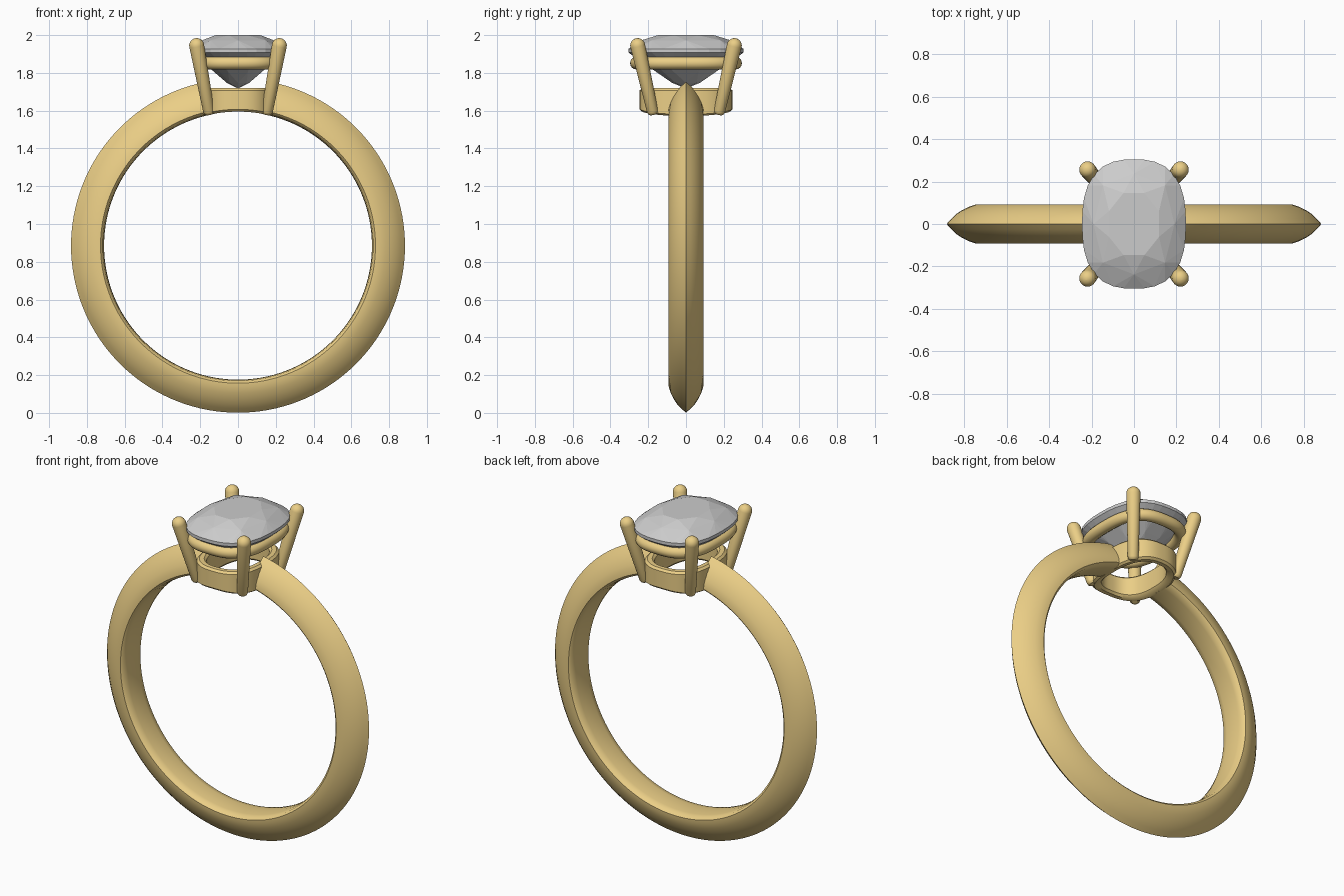
import bpy, bmesh
from math import sin, cos, asin, pi, sqrt, tau
from mathutils import Vector

if "Cube" in bpy.data.objects:
    bpy.data.objects.remove(bpy.data.objects["Cube"])

CZ, INNER = 0.885, 0.71          # finger hole centre height and radius

gold = bpy.data.materials.new("gold")
gold.diffuse_color = (0.83, 0.62, 0.24, 1)
gold.use_nodes = True
gold.node_tree.nodes["Principled BSDF"].inputs["Base Color"].default_value = gold.diffuse_color


def finish(bm, name, mat=None, smooth=40):
    bmesh.ops.recalc_face_normals(bm, faces=bm.faces)
    me = bpy.data.meshes.new(name)
    bm.to_mesh(me)
    bm.free()
    ob = bpy.data.objects.new(name, me)
    bpy.context.collection.objects.link(ob)
    if mat:
        me.materials.append(mat)
    if smooth:
        bpy.ops.object.select_all(action='DESELECT')
        ob.select_set(True)
        bpy.context.view_layer.objects.active = ob
        bpy.ops.object.shade_smooth_by_angle(angle=smooth * pi / 180)
    return ob


def skin(rows, name, closed, mat=gold):
    """Skin a list of closed section loops; join ends or cap them."""
    bm = bmesh.new()
    vs = [[bm.verts.new(p) for p in row] for row in rows]
    n = len(vs[0])
    for i in range(len(vs) if closed else len(vs) - 1):
        a, b = vs[i], vs[(i + 1) % len(vs)]
        for j in range(n):
            k = (j + 1) % n
            bm.faces.new((a[j], a[k], b[k], b[j]))
    if not closed:
        bm.faces.new(vs[0])
        bm.faces.new(vs[-1])
    return finish(bm, name, mat)


def cushion(ax, ay, a, n=2.6):
    """Point on a cushion-shaped (superellipse) outline."""
    c, s = cos(a), sin(a)
    k = (abs(c) ** n + abs(s) ** n) ** (-1 / n)
    return Vector((ax * c * k, ay * s * k, 0))


# Band: knife-edge section swept round, ends cut flat inside the head
half = [(0.711, 0.05), (0.716, 0.082), (0.728, 0.093), (0.75, 0.091), (0.78, 0.081),
        (0.81, 0.066), (0.84, 0.046), (0.862, 0.025)]
section = [(0.709, 0)] + half + [(0.884, 0)] + [(r, -y) for r, y in reversed(half)]
rows = []
for i in range(129):
    row = []
    for r, y in section:
        start = asin(0.17 / r)
        a = start + (tau - 2 * start) * i / 128
        row.append((r * sin(a), y, CZ + r * cos(a)))
    rows.append(row)
skin(rows, "band", False)

# Lower gallery: cushion wall, its underside following the finger hole
rows = []
for i in range(96):
    a = tau * i / 96
    o, m = cushion(0.19, 0.245, a), cushion(0.14, 0.195, a)
    row = []
    for t, top, dz in ((0, 0, 0.012), (0, 1, -0.012), (0.25, 1, 0), (0.75, 1, 0),
                       (1, 1, -0.012), (1, 0, 0.012), (0.75, 0, 0), (0.25, 0, 0)):
        p = o.lerp(m, t)
        p.z = (1.72 if top else CZ + sqrt(INNER ** 2 - p.x ** 2)) + dz
        row.append(p)
    rows.append(row)
skin(rows, "lower_gallery", True)

# Upper gallery: round wire under the stone
rows = []
for i in range(96):
    a = tau * i / 96
    c = cushion(0.205, 0.262, a, 2.8)
    t = cushion(0.205, 0.262, a + 0.01, 2.8) - cushion(0.205, 0.262, a - 0.01, 2.8)
    out = Vector((t.y, -t.x, 0)).normalized()
    rows.append([c + 0.034 * (out * cos(tau * j / 16) + Vector((0, 0, sin(tau * j / 16))))
                 + Vector((0, 0, 1.852)) for j in range(16)])
skin(rows, "upper_gallery", True)

# Four tapered claws with domed tips
for sx in (-1, 1):
    for sy in (-1, 1):
        base = Vector((sx * 0.153, sy * 0.175, 1.588))
        tip = Vector((sx * 0.219, sy * 0.256, 1.945))
        d = (tip - base).normalized()
        u = d.orthogonal().normalized()
        v = d.cross(u)
        stations = [(base - d * 0.008, 0.018), (base, 0.027), (base + d * 0.01, 0.03)]
        stations += [(tip + d * 0.039 * sin(q * pi / 12), 0.039 * cos(q * pi / 12) + 0.0005)
                     for q in range(7)]
        rows = [[p + r * (u * cos(tau * j / 24) + v * sin(tau * j / 24)) for j in range(24)]
                for p, r in stations]
        skin(rows, f"claw_{'left' if sx < 0 else 'right'}_{'front' if sy < 0 else 'back'}", False)

# Cushion-cut stone: convex hull of facet rings (scale, height, count, offset)
bm = bmesh.new()
for s, z, n, off in ((0.5, 2.0, 8, 0.5), (0.78, 1.972, 8, 0), (1, 1.927, 32, 0),
                     (1, 1.908, 32, 0), (0.54, 1.806, 8, 0.5), (0.24, 1.747, 8, 0)):
    for i in range(n):
        p = cushion(0.245 * s, 0.305 * s, tau * (i + off) / n)
        bm.verts.new((p.x, p.y, z))
bm.verts.new((0, 0, 1.718))
bmesh.ops.convex_hull(bm, input=bm.verts)
finish(bm, "stone", None, 0)
